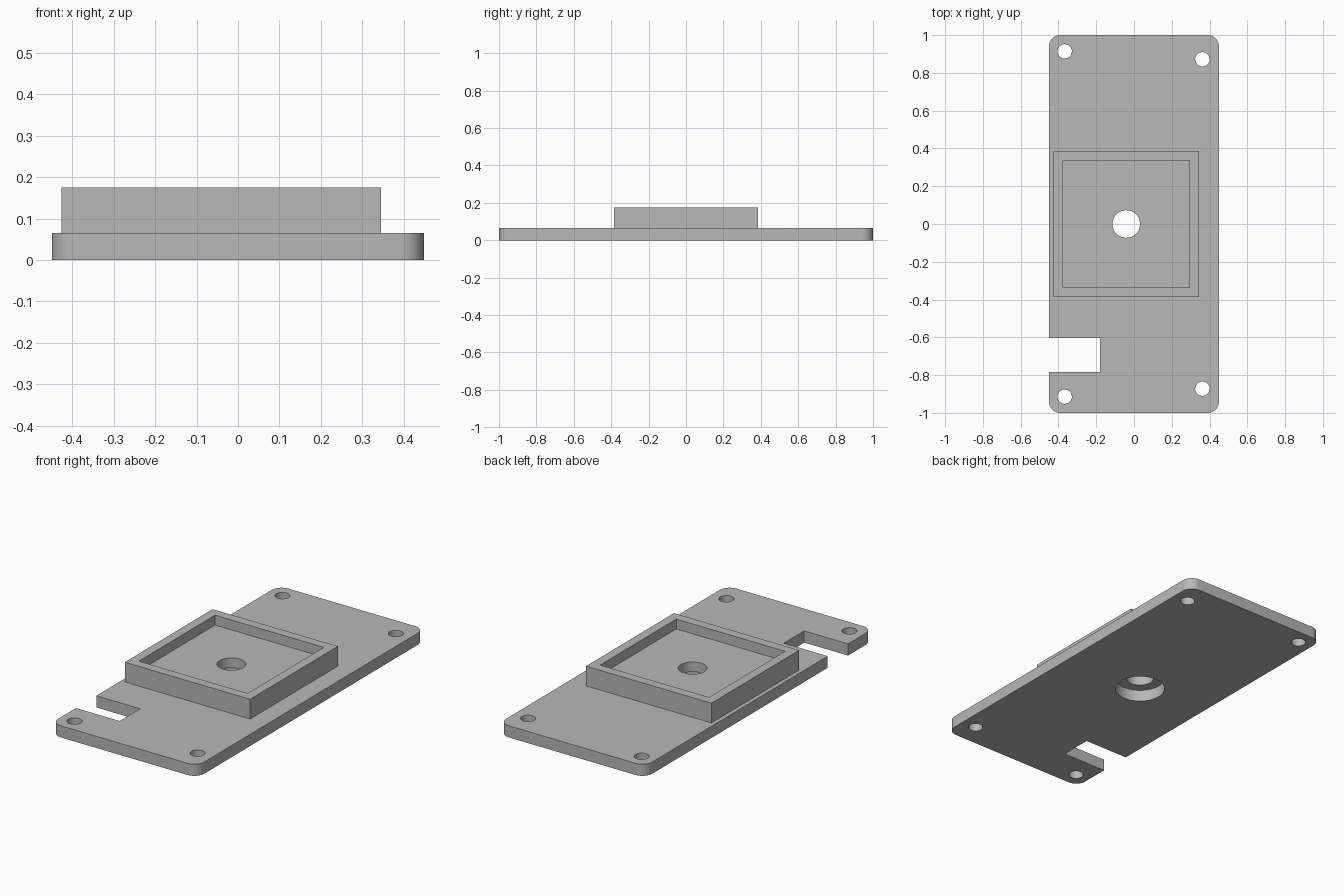
import bpy
import bmesh

cube = bpy.data.objects.get("Cube")
if cube:
    bpy.data.objects.remove(cube, do_unlink=True)

# Single grey finish
grey = bpy.data.materials.new("plain_grey")
grey.use_nodes = True
colour = (0.48, 0.48, 0.48, 1)
grey.diffuse_color = colour
grey.node_tree.nodes["Principled BSDF"].inputs["Base Color"].default_value = colour


def add_object(name, bm):
    mesh = bpy.data.meshes.new(name)
    bm.to_mesh(mesh)
    bm.free()
    mesh.materials.append(grey)
    obj = bpy.data.objects.new(name, mesh)
    bpy.context.collection.objects.link(obj)
    return obj


def box(name, x0, x1, y0, y1, z0, z1, radius=0):
    bm = bmesh.new()
    bmesh.ops.create_cube(bm, size=1)
    for v in bm.verts:
        v.co.x = x1 if v.co.x > 0 else x0
        v.co.y = y1 if v.co.y > 0 else y0
        v.co.z = z1 if v.co.z > 0 else z0
    if radius:
        upright = [e for e in bm.edges
                   if abs(e.verts[0].co.z - e.verts[1].co.z) > 0.01]
        bmesh.ops.bevel(bm, geom=upright, offset=radius, segments=10,
                        profile=0.5, affect='EDGES')
    return add_object(name, bm)


def cylinder(name, x, y, radius, z0, z1):
    bm = bmesh.new()
    bmesh.ops.create_cone(bm, cap_ends=True, segments=48,
                          radius1=radius, radius2=radius, depth=z1 - z0)
    bmesh.ops.translate(bm, verts=bm.verts, vec=(x, y, (z0 + z1) / 2))
    return add_object(name, bm)


def combine(target, other, operation):
    mod = target.modifiers.new("combine", 'BOOLEAN')
    mod.operation = operation
    mod.solver = 'EXACT'
    mod.object = other
    bpy.ops.object.select_all(action='DESELECT')
    target.select_set(True)
    bpy.context.view_layer.objects.active = target
    bpy.ops.object.modifier_apply(modifier=mod.name)
    bpy.data.objects.remove(other, do_unlink=True)


PLATE_TOP, TRAY_FLOOR, TRAY_TOP = 0.065, 0.12, 0.175
TRAY_X = -0.041

# Base plate with rounded corners, and the raised square tray
plate = box("mounting_plate", -0.45, 0.45, -1, 1, 0, PLATE_TOP, radius=0.06)
half = 0.386
combine(plate, box("tray", TRAY_X - half, TRAY_X + half, -half, half,
                   0.03, TRAY_TOP), 'UNION')

# Shallow pocket in the tray
half = 0.335
combine(plate, box("pocket_cutter", TRAY_X - half, TRAY_X + half, -half, half,
                   TRAY_FLOOR, 0.3), 'DIFFERENCE')

# Centre hole, wider through the base plate
combine(plate, cylinder("bore_cutter", TRAY_X, 0, 0.073, -0.1, 0.3), 'DIFFERENCE')
combine(plate, cylinder("counterbore_cutter", TRAY_X, 0, 0.13, -0.1, PLATE_TOP),
        'DIFFERENCE')

# Side notch
combine(plate, box("notch_cutter", -0.6, -0.18, -0.783, -0.604, -0.1, 0.3),
        'DIFFERENCE')

# Screw holes near the corners
for side in (-1, 1):
    for x, y in ((-0.367, 0.914), (0.362, 0.872)):
        combine(plate, cylinder("screw_cutter", x, side * y, 0.038, -0.1, 0.3),
                'DIFFERENCE')

plate.select_set(True)
bpy.context.view_layer.objects.active = plate
bpy.ops.object.shade_smooth_by_angle(angle=0.5)
